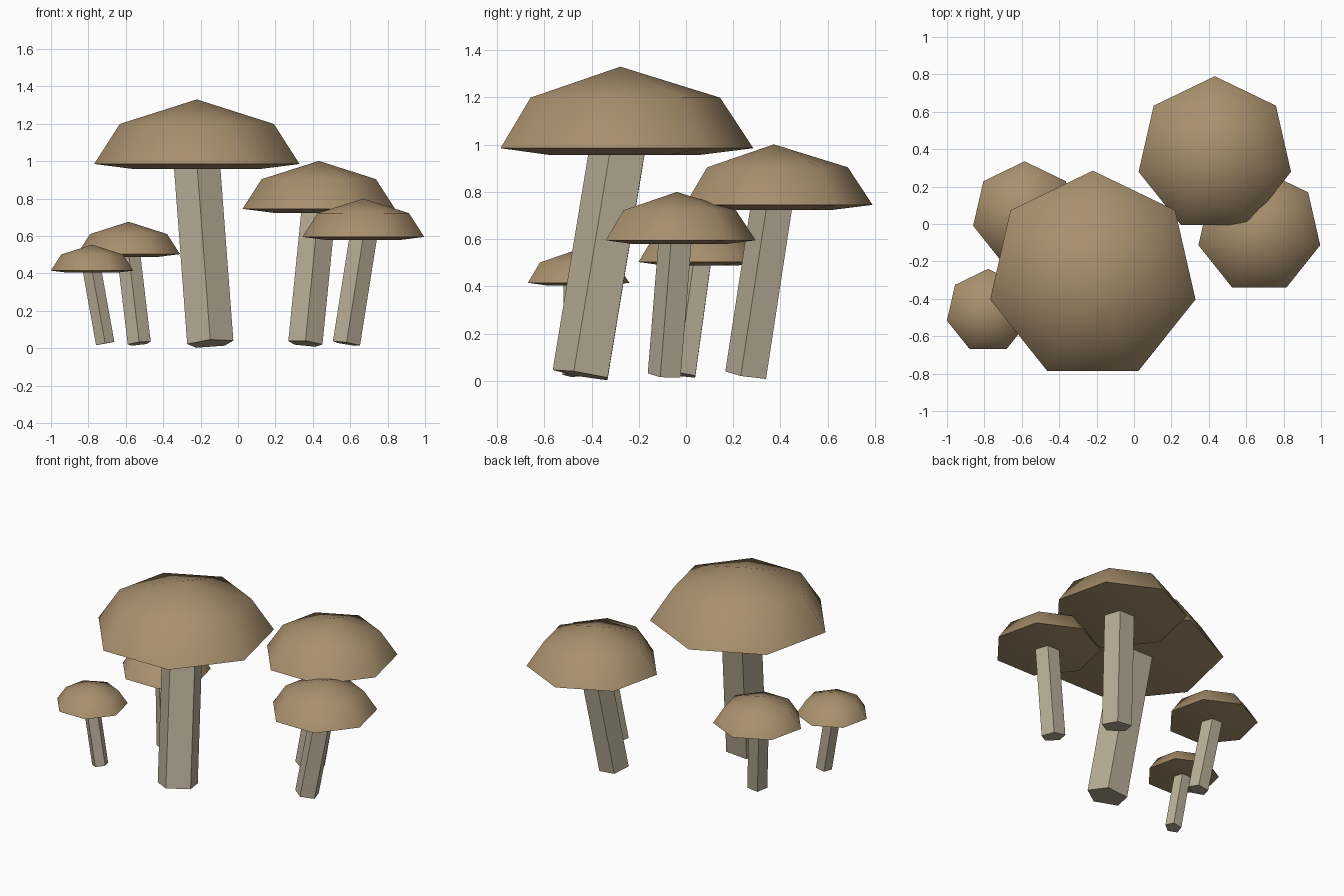
import bpy, bmesh, math
from mathutils import Vector

if "Cube" in bpy.data.objects:
    bpy.data.objects.remove(bpy.data.objects["Cube"])


def material(name, rgb):
    m = bpy.data.materials.new(name)
    m.diffuse_color = (*rgb, 1)
    m.use_nodes = True
    m.node_tree.nodes["Principled BSDF"].inputs["Base Color"].default_value = m.diffuse_color
    return m


CAP = material("cap brown", (0.40, 0.28, 0.155))
STEM = material("stem beige", (0.49, 0.43, 0.315))


def finish(name, bm, mat):
    bmesh.ops.recalc_face_normals(bm, faces=bm.faces)
    mesh = bpy.data.meshes.new(name)
    bm.to_mesh(mesh)
    bm.free()
    mesh.materials.append(mat)
    for p in mesh.polygons:
        p.use_smooth = True
    mesh.set_sharp_from_angle(angle=math.radians(60))
    obj = bpy.data.objects.new(name, mesh)
    bpy.context.collection.objects.link(obj)
    return obj


def ring(bm, n, radius, z, start):
    return [bm.verts.new((radius * math.cos(start + i * math.tau / n),
                          radius * math.sin(start + i * math.tau / n), z))
            for i in range(n)]


def bridge(bm, a, b):
    n = len(a)
    for i in range(n):
        j = (i + 1) % n
        bm.faces.new((a[i], a[j], b[j], b[i]))


def cap(name, centre, r):
    """Seven-sided cap: shallow underside, rim, shoulder, peak."""
    bm = bmesh.new()
    up = math.pi / 2
    under = ring(bm, 7, r * 0.6, -r * 0.05, up)
    rim = ring(bm, 7, r, 0, up)
    shoulder = ring(bm, 7, r * 0.75, r * 0.38, up)
    peak = bm.verts.new((0, 0, r * 0.613))
    bm.faces.new(under)
    bridge(bm, under, rim)
    bridge(bm, rim, shoulder)
    for i in range(7):
        bm.faces.new((shoulder[i], shoulder[(i + 1) % 7], peak))
    finish(name, bm, CAP).location = centre


def stem(name, foot, top, r):
    """Five-sided leaning prism with ends square to its axis."""
    axis = top - foot
    bm = bmesh.new()
    a = ring(bm, 5, r, 0, -math.pi / 2)
    b = ring(bm, 5, r, axis.length, -math.pi / 2)
    bridge(bm, a, b)
    bm.faces.new(a)
    bm.faces.new(b)
    turn = Vector((0, 0, 1)).rotation_difference(axis).to_matrix()
    bmesh.ops.transform(bm, matrix=turn.to_4x4(), verts=bm.verts)
    finish(name, bm, STEM).location = foot


# name, cap centre at the rim, cap radius, stem foot x and y
mushrooms = [
    ("large", (-0.22, -0.278, 0.985), 0.563, (-0.148, -0.436)),
    ("tall", (0.432, 0.372, 0.745), 0.418, (0.36, 0.262)),
    ("right", (0.67, -0.039, 0.595), 0.334, (0.58, -0.085)),
    ("back_left", (-0.585, 0.053, 0.503), 0.282, (-0.528, -0.013)),
    ("small", (-0.78, -0.466, 0.415), 0.226, (-0.71, -0.47)),
]
for name, centre, r, (fx, fy) in mushrooms:
    cap(name + "_cap", centre, r)
    stem(name + "_stem", Vector((fx, fy, 0.025)), Vector(centre), r * 0.231)
